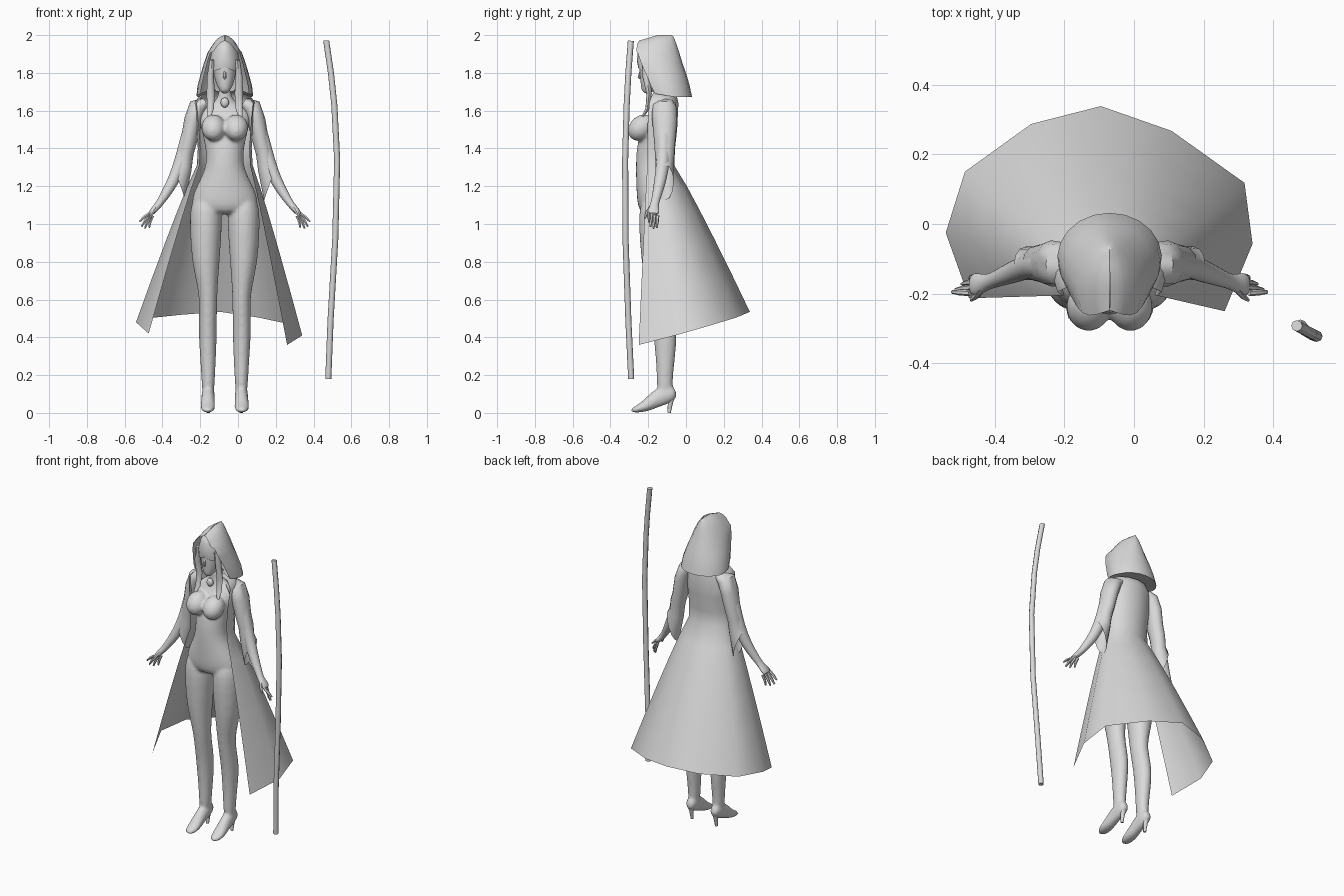
import bpy, bmesh, math
from mathutils import Vector as V

CX = -0.07  # body centre line
mat = bpy.data.materials.new("plain_grey")
mat.diffuse_color = (0.7, 0.7, 0.7, 1)


def finish(name, bm, sub=0, angle=50):
    bmesh.ops.recalc_face_normals(bm, faces=bm.faces)
    me = bpy.data.meshes.new(name)
    bm.to_mesh(me)
    bm.free()
    me.materials.append(mat)
    ob = bpy.data.objects.new(name, me)
    bpy.context.collection.objects.link(ob)
    if sub:
        ob.modifiers.new("smooth", "SUBSURF").levels = sub
        ob.modifiers["smooth"].render_levels = sub
    bpy.ops.object.select_all(action='DESELECT')
    ob.select_set(True)
    bpy.context.view_layer.objects.active = ob
    bpy.ops.object.shade_smooth_by_angle(angle=math.radians(angle))
    return ob


def skin(name, rows, closed=True, caps=True, sub=0, angle=50):
    """Bridge rows of points into one surface."""
    bm = bmesh.new()
    vs = [[bm.verts.new(p) for p in r] for r in rows]
    n = len(vs[0])
    for a, b in zip(vs, vs[1:]):
        for i in range(n if closed else n - 1):
            j = (i + 1) % n
            bm.faces.new((a[i], a[j], b[j], b[i]))
    if closed and caps:
        bm.faces.new(vs[0])
        bm.faces.new(vs[-1])
    return finish(name, bm, sub, angle)


def ring(c, u, v, n):
    return [c + u * math.cos(2 * math.pi * i / n) + v * math.sin(2 * math.pi * i / n) for i in range(n)]


def tube_rings(secs, u, s=1, n=12):
    """secs: (x, y, z, radius along u, radius across); x is measured from the centre line."""
    pts = [V((CX + s * q[0], q[1], q[2])) for q in secs]
    out = []
    for i, q in enumerate(secs):
        t = pts[min(i + 1, len(pts) - 1)] - pts[max(i - 1, 0)]
        out.append(ring(pts[i], u * q[3], t.cross(u).normalized() * q[4], n))
    return out


def ball(name, c, r, tilt=0):
    bm = bmesh.new()
    bmesh.ops.create_uvsphere(bm, u_segments=20, v_segments=14, radius=1)
    for v in bm.verts:
        v.co = V((CX + c[0] + v.co.x * r[0], c[1] + v.co.y * r[1] + tilt * v.co.z, c[2] + v.co.z * r[2]))
    return finish(name, bm)


def arc(z, w, yf, yb, n, cut):
    """Open loop around the back, from the left front edge to the right one."""
    a = math.radians(cut)
    ry = (yb - yf) / (1 + math.sin(a))
    yc = yb - ry
    out = []
    for i in range(n):
        th = math.pi + a - i / (n - 1) * (math.pi + 2 * a)
        out.append(V((CX + w * math.cos(th), yc + ry * math.sin(th), z)))
    return out


X, Y = V((1, 0, 0)), V((0, 1, 0))
body = []  # pieces blended into one smooth body

# torso and neck
torso = [(1.74, -.15, .03, .03), (1.67, -.135, .034, .036), (1.635, -.13, .07, .044), (1.6, -.125, .14, .056),
         (1.55, -.135, .138, .075), (1.48, -.15, .122, .09), (1.41, -.165, .104, .098), (1.32, -.175, .097, .093),
         (1.25, -.17, .125, .097), (1.17, -.16, .168, .104), (1.1, -.155, .187, .104), (1.05, -.15, .14, .08)]
body.append(skin("body", tube_rings([(0, y, z, rx, ry) for z, y, rx, ry in torso], X, n=16), sub=1))

# head, nose and hair under the hood
head = [(1.695, -.222, .016, .016), (1.715, -.208, .032, .036), (1.75, -.19, .05, .058), (1.8, -.172, .061, .078),
        (1.86, -.165, .065, .086), (1.92, -.16, .05, .07), (1.95, -.16, .02, .03)]
skin("head", tube_rings([(0, y, z, rx, ry) for z, y, rx, ry in head], X, n=16), sub=1)
skin("nose", tube_rings([(0, -.242, 1.81, .005, .004), (0, -.249, 1.777, .009, .008),
                         (0, -.243, 1.768, .004, .004)], X, n=6))
fringe = []
for z, w, yf, yb in [(1.8, .076, -.253, -.15), (1.86, .08, -.26, -.14), (1.92, .068, -.254, -.13),
                     (1.955, .048, -.242, -.12), (1.975, .015, -.2, -.13)]:
    fringe.append([V((p.x, yf + yb - p.y, z + (.03 * (1 - abs(p.x - CX) / .08) if z < 1.82 else 0)))
                   for p in arc(z, w, yf, yb, 13, 10)])
skin("fringe", fringe, closed=False)

# pendant on the chest
ball("pendant", (0, -.19, 1.643), (.022, .016, .026))

for s, side in ((-1, "left"), (1, "right")):
    # bust
    body.append(ball(side + "_breast", (s * .06, -.236, 1.51), (.064, .07, .07), .016))

    # long hair locks
    lock = [(.066, -.215, 1.87, .014, .02), (.076, -.21, 1.78, .018, .02), (.074, -.195, 1.69, .022, .014),
            (.076, -.205, 1.61, .018, .01), (.088, -.25, 1.53, .003, .003)]
    skin(side + "_hair_lock", tube_rings(lock, X, s, 8))

    # leg
    leg = [(.1, -.15, 1.15, .07, .085), (.1, -.152, 1.07, .088, .1), (.1, -.152, .98, .089, .102),
           (.102, -.152, .8, .077, .088), (.09, -.147, .66, .054, .069), (.088, -.142, .58, .049, .061),
           (.09, -.118, .47, .05, .065), (.09, -.108, .38, .049, .063), (.088, -.11, .25, .041, .049),
           (.088, -.113, .16, .036, .043), (.088, -.11, .09, .032, .044)]
    body.append(skin(side + "_leg", tube_rings(leg, X, s), sub=1))

    # shoe with heel
    shoe = [(.088, -.053, .115, .018, .02), (.088, -.072, .108, .034, .047), (.088, -.12, .093, .037, .055),
            (.089, -.17, .066, .037, .044), (.09, -.21, .038, .041, .034), (.09, -.255, .02, .04, .021),
            (.09, -.294, .011, .022, .011)]
    body.append(skin(side + "_shoe", tube_rings(shoe, X, s), sub=1))
    skin(side + "_heel", tube_rings([(.088, -.078, .1, .024, .024), (.088, -.083, .05, .013, .013),
                                     (.088, -.09, 0, .009, .009)], X, s, 8))

    # arm and palm
    arm = [(.155, -.12, 1.6, .045, .04), (.2, -.118, 1.45, .04, .038), (.232, -.12, 1.33, .037, .036),
           (.272, -.136, 1.225, .034, .033), (.325, -.157, 1.14, .025, .024), (.352, -.168, 1.1, .022, .019),
           (.378, -.174, 1.072, .035, .018), (.4, -.174, 1.047, .033, .013)]
    skin(side + "_arm", tube_rings(arm, Y, s), sub=1)

    # fingers and thumb
    tips = [(-.198, .452, -.195, 1.012), (-.182, .441, -.188, .985), (-.166, .423, -.172, .976),
            (-.15, .4, -.155, .98)]
    for k, (y0, x, y, z) in enumerate(tips):
        x0, z0 = .4 - .006 * k, 1.056 - .004 * k
        f = [(x0, y0, z0, .009, .009), ((x0 + x) / 2 + .004, (y0 + y) / 2, (z0 + z) / 2, .0085, .0085),
             (x, y, z, .005, .005)]
        skin(f"{side}_finger_{k + 1}", tube_rings(f, Y, s, 6))
    thumb = [(.365, -.185, 1.09, .013, .012), (.383, -.207, 1.06, .01, .01), (.397, -.218, 1.03, .005, .005)]
    skin(side + "_thumb", tube_rings(thumb, Y, s, 6))

    # wide hanging sleeve
    sleeve = [(.1, -.115, 1.645, .05, .025), (.142, -.115, 1.62, .064, .05), (.168, -.113, 1.55, .066, .047),
              (.188, -.113, 1.45, .057, .044), (.208, -.113, 1.38, .052, .044)]
    rows = tube_rings(sleeve, Y, s)
    flip = 1 if (rows[-1][3] - rows[-1][9]).x * s > 0 else -1
    for x, z, vx, vz in ((.215, 1.31, .038, .03), (.241, 1.22, .033, .095)):
        rows.append(ring(V((CX + s * x, -.113, z)), Y * .048, V((vx * s, 0, vz)) * flip, 12))
    skin(side + "_sleeve", rows, caps=False)

# blend the body pieces
bpy.ops.object.select_all(action='DESELECT')
for ob in body:
    ob.select_set(True)
bpy.context.view_layer.objects.active = body[0]
bpy.ops.object.convert(target='MESH')
bpy.ops.object.join()
remesh = body[0].modifiers.new("blend", "REMESH")
remesh.mode = 'VOXEL'
remesh.voxel_size = .009
remesh.use_smooth_shade = True
soft = body[0].modifiers.new("soften", "SMOOTH")
soft.factor, soft.iterations = .5, 6

# hood, gathered at the neck
hood_rows = [(1.695, .05, -.16, -.09), (1.69, .1, -.16, -.04), (1.672, .15, -.165, .032), (1.73, .145, -.185, .02),
             (1.79, .129, -.21, .003), (1.85, .111, -.237, -.018), (1.905, .092, -.255, -.035),
             (1.95, .068, -.262, -.05), (1.978, .045, -.26, -.06), (1.993, .023, -.254, -.068),
             (2.0, .0005, -.248, -.075)]
hood = [arc(z, w, yf, yb, 15, 32) for z, w, yf, yb in hood_rows]
for row in hood[-4:]:
    for p in row:  # crown slopes down to the brow
        p.z -= .03 * max(0, (-.15 - p.y) / .1)
for p in hood[0] + hood[1] + hood[2]:  # front corners of the hem sit a little higher
    p.z += .018 * max(0, min(1, (-.06 - p.y) / .1))
skin("hood", hood, closed=False, angle=60)

# coat: fitted to the waist, then flaring to an uneven hem
coat = [arc(z, w, yf, yb, 9, 25) for z, w, yf, yb in
        [(1.7, .06, -.17, -.08), (1.682, .13, -.18, -.05), (1.64, .165, -.195, -.04), (1.5, .15, -.205, -.047),
         (1.4, .143, -.205, -.058), (1.31, .148, -.205, -.062)]]
hem = [(-.473, -.213, .42), (-.54, -.025, .48), (-.485, .15, .5), (-.295, .287, .52), (-.095, .338, .535),
       (.108, .267, .505), (.317, .118, .46), (.34, -.057, .41), (.26, -.25, .36)]
waist = coat[-1]
for t in (.14, .3, .5, .75, 1):
    row = []
    for p, h in zip(waist, hem):
        q = p.lerp(V(h), t ** .92)
        q.z = p.z + (h[2] - p.z) * t
        row.append(q)
    coat.append(row)
skin("coat", coat, closed=False)

# bowed staff
staff = [(.467, -.292, 1.97), (.492, -.305, 1.8), (.51, -.314, 1.63), (.525, -.322, 1.34), (.515, -.32, .92),
         (.49, -.305, .49), (.478, -.29, .18)]
skin("staff", tube_rings([(x - CX, y, z, .016, .016) for x, y, z in staff], X, n=8))
